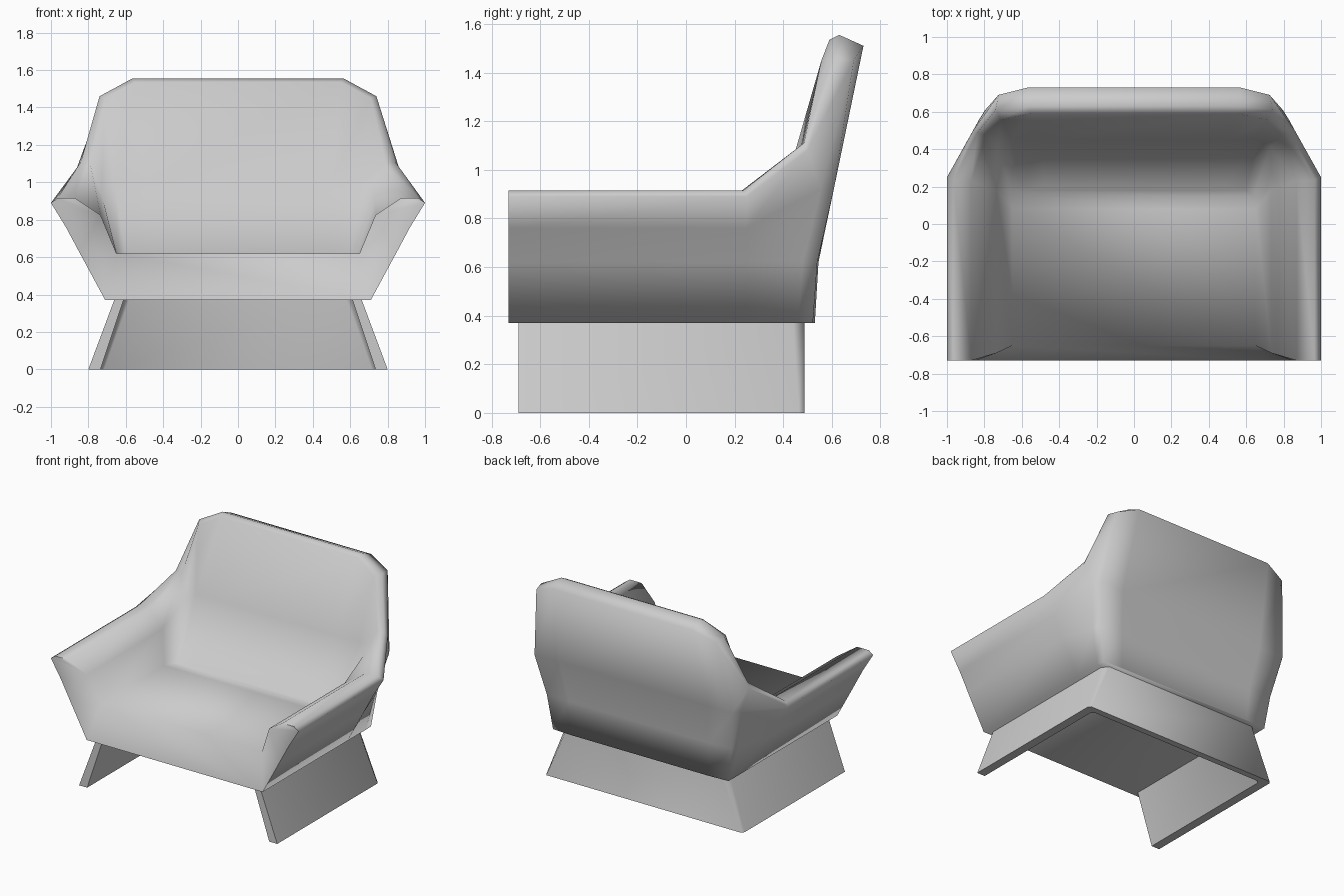
import bpy, bmesh, math

default = bpy.data.objects.get("Cube")
if default:
    bpy.data.objects.remove(default, do_unlink=True)

# One plain grey for the whole chair
grey = bpy.data.materials.new("light_grey")
grey.use_nodes = True
colour = (0.6, 0.6, 0.6, 1)
grey.diffuse_color = colour
grey.node_tree.nodes["Principled BSDF"].inputs["Base Color"].default_value = colour


def mirrored_columns(bm, stations):
    """Vertex columns from the left front, round the back, to the right front."""
    mirrored = [[(-x, y, z) for x, y, z in s] for s in reversed(stations)]
    return [[bm.verts.new(p) for p in s] for s in stations + mirrored]


def skin(bm, columns, closed):
    """Join neighbouring columns with quads."""
    rows = len(columns[0])
    for a, b in zip(columns, columns[1:]):
        for r in range(rows if closed else rows - 1):
            n = (r + 1) % rows
            bm.faces.new((a[r], b[r], b[n], a[n]))


def span(bm, columns, row):
    """Fill across the chair between one row on the left and on the right."""
    line = [c[row] for c in columns]
    for i in range(len(line) // 2 - 1):
        bm.faces.new((line[i], line[i + 1], line[-2 - i], line[-1 - i]))


def finish(bm, name, angle):
    bmesh.ops.recalc_face_normals(bm, faces=bm.faces)
    mesh = bpy.data.meshes.new(name)
    bm.to_mesh(mesh)
    bm.free()
    mesh.materials.append(grey)
    obj = bpy.data.objects.new(name, mesh)
    bpy.context.collection.objects.link(obj)
    bpy.ops.object.select_all(action='DESELECT')
    obj.select_set(True)
    bpy.context.view_layer.objects.active = obj
    bpy.ops.object.shade_smooth_by_angle(angle=math.radians(angle))


# Seat shell: each column runs from the bottom edge, up the outside,
# over the rim and down the inside to the seat.
arm_profile = [(.71, .37), (.845, .62), (.92, .76), (1, .89),
               (.965, .915), (.87, .915), (.735, .825), (.65, .62)]
front_y = [-.73, -.73, -.73, -.73, -.73, -.73, -.69, -.65]
rear_y = [.25, .25, .25, .25, .235, .23, .18, .08]
arm_front = [(x, y, z) for (x, z), y in zip(arm_profile, front_y)]
arm_rear = [(x, y, z) for (x, z), y in zip(arm_profile, rear_y)]
wing = [(.71, .46, .37), (.765, .48, .62), (.83, .555, .92), (.86, .5, 1.08),
        (.84, .485, 1.11), (.79, .478, 1.1), (.73, .41, .94), (.64, .15, .61)]
corner = [(.708, .522, .37), (.745, .54, .62), (.797, .608, .92), (.725, .69, 1.45),
          (.74, .61, 1.46), (.71, .557, 1.45), (.66, .455, 1), (.6, .18, .61)]
back = [(.55, .53, .37), (.56, .545, .62), (.6, .6, .92), (.565, .73, 1.51),
        (.565, .63, 1.555), (.55, .59, 1.535), (.5, .45, 1), (.48, .2, .61)]

bm = bmesh.new()
cols = mirrored_columns(bm, [arm_front, arm_rear, wing, corner, back])
skin(bm, cols, closed=False)
span(bm, cols, 0)
span(bm, cols, -1)
# Sloping front face: two arm ends and the seat lip between them
left, right = cols[0], cols[-1]
for c in (left, right):
    bm.faces.new((c[0], c[1], c[7]))
    bm.faces.new((c[1], c[2], c[6], c[7]))
    bm.faces.new(c[2:7])
bm.faces.new((left[0], left[7], right[7], right[0]))
finish(bm, "seat_shell", 89)

# Base: flared three-sided wall, open at the front
top = .375
side_front = [(.8, -.69, 0), (.66, -.69, top), (.61, -.69, top), (.735, -.69, 0)]
side_rear = [(.8, .465, 0), (.66, .44, top), (.61, .41, top), (.735, .42, 0)]
rear_end = [(.785, .487, 0), (.625, .487, top), (.58, .44, top), (.715, .44, 0)]

bm = bmesh.new()
cols = mirrored_columns(bm, [side_front, side_rear, rear_end])
skin(bm, cols, closed=True)
for c in (cols[0], cols[-1]):
    bm.faces.new(c)
finish(bm, "base", 60)
